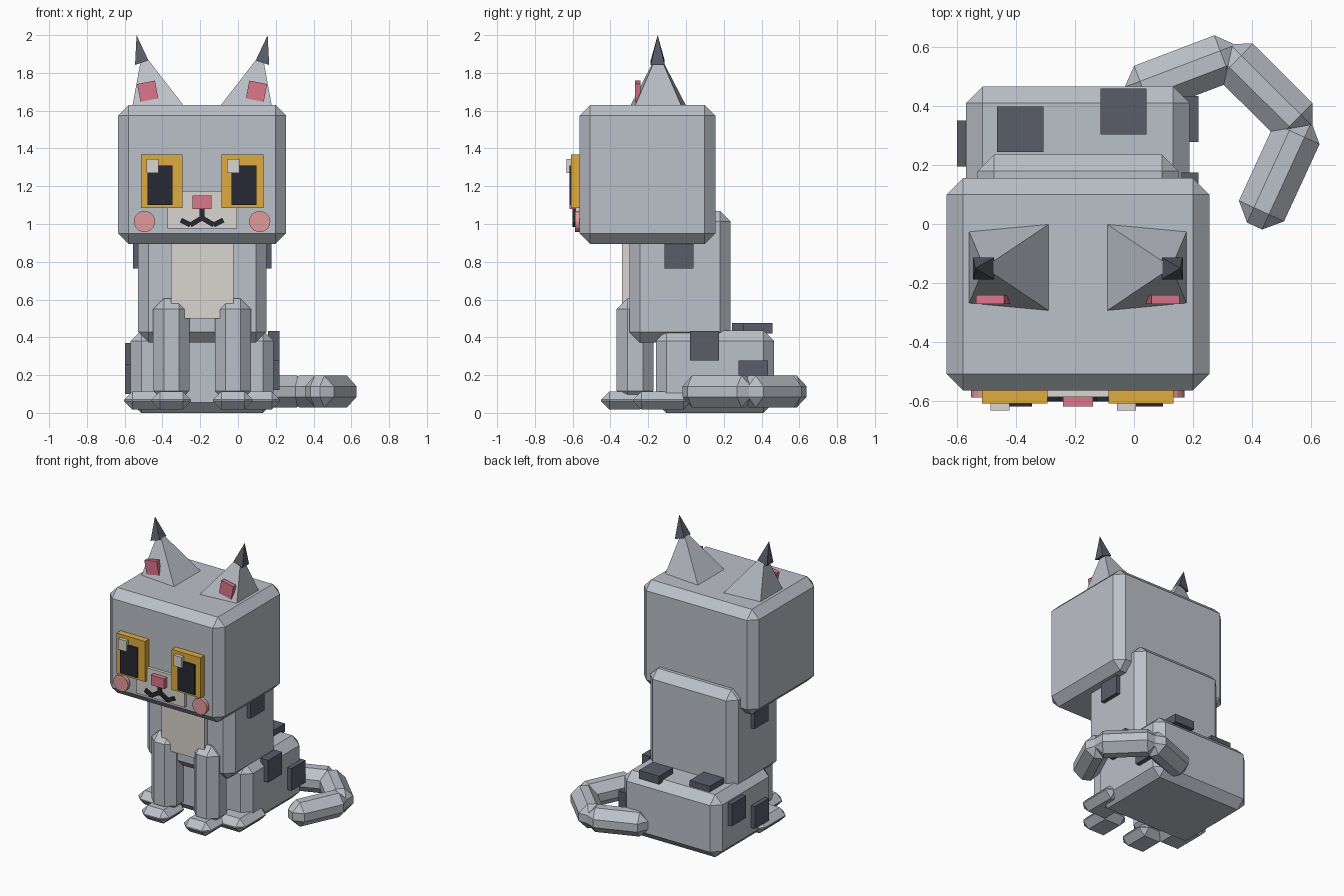
import bpy, bmesh, math
from mathutils import Matrix, Vector

cube = bpy.data.objects.get("Cube")
if cube:
    bpy.data.objects.remove(cube, do_unlink=True)

MID = -0.19      # symmetry plane of the body
BEVEL = 0.056


def material(name, r, g, b):
    m = bpy.data.materials.new(name)
    m.use_nodes = True
    m.diffuse_color = (r, g, b, 1)
    node = next(n for n in m.node_tree.nodes if n.type == 'BSDF_PRINCIPLED')
    node.inputs["Base Color"].default_value = (r, g, b, 1)
    node.inputs["Roughness"].default_value = 0.8
    return m


GREY = material("grey fur", 0.50, 0.53, 0.58)
DARK = material("dark grey patches", 0.10, 0.11, 0.14)
BLACK = material("near black", 0.02, 0.022, 0.035)
AMBER = material("amber", 0.74, 0.41, 0.05)
PINK = material("pink", 0.72, 0.18, 0.26)
BLUSH = material("blush", 0.76, 0.33, 0.32)
CREAM = material("cream", 0.70, 0.66, 0.62)


def finish(name, bm, mat, bevel=0):
    bmesh.ops.recalc_face_normals(bm, faces=bm.faces)
    mesh = bpy.data.meshes.new(name)
    bm.to_mesh(mesh)
    bm.free()
    mesh.materials.append(mat)
    obj = bpy.data.objects.new(name, mesh)
    bpy.context.collection.objects.link(obj)
    if bevel:
        mod = obj.modifiers.new("Bevel", 'BEVEL')
        mod.width = bevel
        mod.segments = 1
        mod.limit_method = 'NONE'
    return obj


def box(name, x, y, z, mat, bevel=0, rot=None):
    """Box from (min, max) ranges, optionally turned about its centre."""
    bm = bmesh.new()
    bmesh.ops.create_cube(bm, size=1)
    centre = Vector([(r[0] + r[1]) / 2 for r in (x, y, z)])
    size = [abs(r[1] - r[0]) for r in (x, y, z)]
    m = Matrix.Translation(centre) @ (rot or Matrix()) @ Matrix.Diagonal((*size, 1))
    bm.transform(m)
    return finish(name, bm, mat, bevel)


def bar(name, a, b, thick, mat, bevel=0):
    """Square bar from point a to point b."""
    a, b = Vector(a), Vector(b)
    rot = (b - a).to_track_quat('X', 'Z').to_matrix().to_4x4()
    bm = bmesh.new()
    bmesh.ops.create_cube(bm, size=1)
    bm.transform(Matrix.Translation((a + b) / 2) @ rot
                 @ Matrix.Diagonal(((b - a).length, thick, thick, 1)))
    return finish(name, bm, mat, bevel)


def pyramid(name, base, apex, mat):
    bm = bmesh.new()
    ring = [bm.verts.new(p) for p in base]
    top = bm.verts.new(apex)
    bm.faces.new(ring)
    for i, v in enumerate(ring):
        bm.faces.new((v, ring[(i + 1) % len(ring)], top))
    return finish(name, bm, mat)


def span(side, a, b):
    """Range at distances a to b from the symmetry plane."""
    return tuple(sorted((MID + side * a, MID + side * b)))


# Main body blocks
box("head", (-0.635, 0.255), (-0.563, 0.155), (0.895, 1.63), GREY, BEVEL)
box("torso", (-0.53, 0.15), (-0.30, 0.235), (0.373, 1.07), GREY, BEVEL)
box("haunches", (-0.568, 0.188), (-0.16, 0.466), (0, 0.437), GREY, BEVEL)
box("chest_patch", (-0.356, -0.024), (-0.338, -0.28), (0.50, 0.95), CREAM)

# Muzzle and nose
box("muzzle", (-0.374, -0.004), (-0.585, -0.55), (0.975, 1.175), CREAM)
box("nose", (-0.241, -0.139), (-0.617, -0.56), (1.08, 1.15), PINK)
bar("mouth_middle", (MID, -0.587, 1.09), (MID, -0.587, 1.02), 0.027, BLACK)

for side, label in ((-1, "right"), (1, "left")):
    # Legs and feet
    box("front_leg_" + label, span(side, 0.067, 0.259), (-0.367, -0.172), (0.06, 0.605), GREY, BEVEL)
    box("front_foot_" + label, span(side, 0.058, 0.268), (-0.45, -0.20), (0.018, 0.114), GREY, 0.044)
    box("hind_foot_" + label, span(side, 0.188, 0.413), (-0.28, 0.03), (0.018, 0.114), GREY, 0.044)

    # Eyes
    box("eye_" + label, span(side, 0.103, 0.324), (-0.608, -0.55), (1.085, 1.367), AMBER)
    box("pupil_" + label, span(side, 0.156, 0.288), (-0.618, -0.60), (1.10, 1.31), BLACK)
    glint = -0.485 if side < 0 else -0.057
    box("eye_glint_" + label, (glint, glint + 0.064), (-0.632, -0.60), (1.27, 1.345), CREAM)

    # Cheek disc
    bm = bmesh.new()
    bmesh.ops.create_cone(bm, cap_ends=True, segments=20, radius1=0.056, radius2=0.056, depth=0.04)
    bm.transform(Matrix.Translation((MID + side * 0.305, -0.568, 1.013))
                 @ Matrix.Rotation(math.pi / 2, 4, 'X'))
    finish("cheek_" + label, bm, BLUSH)

    # Mouth curl
    points = [(MID + side * dx, -0.587, z) for dx, z in ((0, 1.032), (0.062, 0.995), (0.112, 1.02))]
    for i in range(2):
        bar(f"mouth_{label}_{i + 1}", points[i], points[i + 1], 0.026, BLACK)

    # Ear, dark tip and inner patch
    base = [(MID + side * d, -0.147 + w, 1.629) for d, w in
            ((0.368, -0.121), (0.368, 0.121), (0.099, 0.146), (0.099, -0.146))]
    pyramid("ear_" + label, base, (MID + side * 0.317, -0.147, 1.91), GREY)
    tip = [(MID + side * d, -0.15 + w, z) for d, w, z in
           ((0.355, -0.037, 1.842), (0.355, 0.037, 1.842), (0.284, 0.037, 1.866), (0.284, -0.037, 1.866))]
    pyramid("ear_tip_" + label, tip, (MID + side * 0.347, -0.15, 2.0), DARK)
    box("inner_ear_" + label, span(side, 0.24, 0.336), (-0.271, -0.241), (1.655, 1.751), PINK,
        rot=Matrix.Rotation(side * math.radians(11), 4, 'Y'))

    # Torso side spot
    box("torso_spot_" + label, span(side, 0.32, 0.367), (-0.113, 0.04), (0.765, 0.92), DARK)

# Spots on the sides of the haunches: side, y, z of the lower corner
for i, (side, y, z) in enumerate(((1, 0.02, 0.278), (1, 0.278, 0.122),
                                  (-1, 0.195, 0.215), (-1, -0.06, 0.10))):
    box(f"haunch_spot_{i + 1}", span(side, 0.35, 0.409), (y, y + 0.155), (z, z + 0.155), DARK)

# Spots on top of the haunches
for i, (x, y) in enumerate(((-0.463, 0.243), (-0.113, 0.303))):
    box(f"rump_spot_{i + 1}", (x, x + 0.156), (y, y + 0.155), (0.42, 0.477), DARK)

# Curled tail from chunky segments
tail = (((-0.022, 0.437), (0.354, 0.58)),
        ((0.303, 0.59), (0.585, 0.31)),
        ((0.575, 0.356), (0.408, -0.007)))
for i, (a, b) in enumerate(tail):
    bar(f"tail_segment_{i + 1}", (*a, 0.113), (*b, 0.113), 0.168, GREY, BEVEL)
